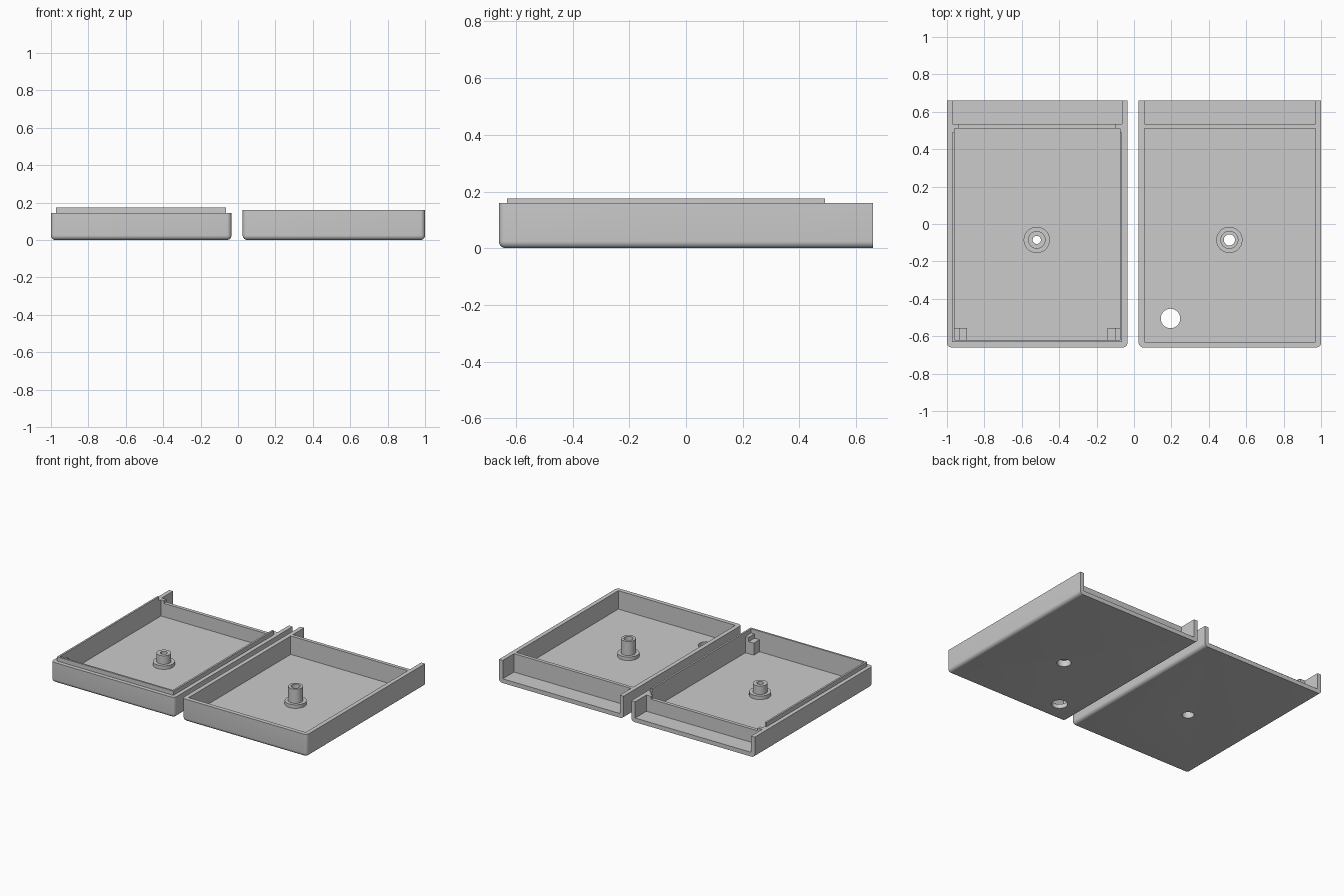
import bpy, bmesh, math

if "Cube" in bpy.data.objects:
    bpy.data.objects.remove(bpy.data.objects["Cube"], do_unlink=True)

grey = bpy.data.materials.new("light grey plastic")
grey.use_nodes = True
colour = (0.6, 0.6, 0.6, 1)
grey.diffuse_color = colour
grey.node_tree.nodes["Principled BSDF"].inputs["Base Color"].default_value = colour

FLOOR, WALL, FRONT, BACK = 0.03, 0.03, -0.66, 0.66
CROSS_IN, CROSS_OUT = 0.51, 0.535


def finish(name, bm):
    bmesh.ops.recalc_face_normals(bm, faces=bm.faces)
    mesh = bpy.data.meshes.new(name)
    bm.to_mesh(mesh)
    bm.free()
    mesh.materials.append(grey)
    ob = bpy.data.objects.new(name, mesh)
    bpy.context.collection.objects.link(ob)
    return ob


def box_mesh(x, y, z):
    bm = bmesh.new()
    bmesh.ops.create_cube(bm, size=1)
    for v in bm.verts:
        v.co = [r[0] if c < 0 else r[1] for r, c in zip((x, y, z), v.co)]
    return bm


def box(name, x, y, z):
    return finish(name, box_mesh(x, y, z))


def rod(x, y, radius):
    bm = bmesh.new()
    bmesh.ops.create_cone(bm, cap_ends=True, segments=48, radius1=radius,
                          radius2=radius, depth=0.2)
    bmesh.ops.translate(bm, vec=(x, y, 0), verts=bm.verts)
    return finish("cutter", bm)


def activate(ob):
    bpy.ops.object.select_all(action='DESELECT')
    ob.select_set(True)
    bpy.context.view_layer.objects.active = ob


def combine(ob, other, operation='DIFFERENCE'):
    activate(ob)
    mod = ob.modifiers.new("combine", 'BOOLEAN')
    mod.operation, mod.object, mod.solver = operation, other, 'EXACT'
    bpy.ops.object.modifier_apply(modifier=mod.name)
    bpy.data.objects.remove(other, do_unlink=True)


def smooth(ob):
    activate(ob)
    bpy.ops.object.shade_smooth_by_angle(angle=math.radians(32))


# Outer block: rounded along the bottom sides, the bottom front and the front corners
def shell(name, x0, x1, height):
    bm = box_mesh((x0, x1), (FRONT, BACK), (0, height))
    picked = []
    for e in bm.edges:
        a, b = (v.co for v in e.verts)
        mid = (a + b) / 2
        bottom = mid.z < 0.001 and mid.y < BACK - 0.01
        corner = abs(a.z - b.z) > 0.01 and mid.y < 0
        if bottom or corner:
            picked.append(e)
    bmesh.ops.bevel(bm, geom=picked, offset=0.025, segments=6, profile=0.5,
                    affect='EDGES')
    return finish(name, bm)


# Tray with a main chamber, a cross wall and a rear bay open to the back
def tray(name, x0, x1, height, inset, cross_height, notch):
    ob = shell(name, x0, x1, height)
    ix = (x0 + inset, x1 - inset)
    combine(ob, box("cutter", ix, (FRONT + inset, CROSS_IN), (FLOOR, 1)))
    combine(ob, box("cutter", (x0 + WALL, x1 - WALL), (CROSS_OUT, 1), (FLOOR, 1)))
    if cross_height < height:
        combine(ob, box("cutter", (x0 + notch, x1 - notch),
                        (CROSS_IN - 0.02, CROSS_OUT + 0.02), (cross_height, 1)))
    return ob


# Hollow stepped screw post with a recess underneath, turned round its axis
def screw_post(name, x, y, top, radius, bore, recess, recess_top):
    flange_top = 0.055
    profile = [(bore, top), (radius, top), (radius, flange_top), (0.07, flange_top),
               (0.07, FLOOR), (recess, FLOOR), (recess, recess_top), (bore, recess_top)]
    bm = bmesh.new()
    n = 48
    rings = []
    for i in range(n):
        a = 2 * math.pi * i / n
        rings.append([bm.verts.new((x + r * math.cos(a), y + r * math.sin(a), z))
                      for r, z in profile])
    for i in range(n):
        p, q = rings[i], rings[(i + 1) % n]
        for j in range(len(profile)):
            k = (j + 1) % len(profile)
            bm.faces.new((p[j], q[j], q[k], p[k]))
    smooth(finish(name, bm))


# Right half: tray with a raised locating lip
RX0, RX1, RH, LIP_TOP = -1.0, -0.035, 0.145, 0.175
IN = 0.041
right = tray("right_tray", RX0, RX1, RH, IN, 0.125, 0.065)
lip = box("lip", (RX0 + 0.028, RX1 - 0.028), (FRONT + 0.028, 0.49), (RH - 0.02, LIP_TOP))
combine(lip, box("cutter", (RX0 + IN, RX1 - IN), (FRONT + IN, 1), (0, 1)))
combine(right, lip, 'UNION')
combine(right, rod(-0.52, -0.085, 0.038))
smooth(right)
screw_post("right_screw_post", -0.52, -0.085, 0.115, 0.047, 0.022, 0.038, 0.045)

# Stepped corner blocks at the front of the right half
for side, edge, sign in (("right", RX0 + IN, 1), ("left", RX1 - IN, -1)):
    for part, a, b, top in (("outer", -0.005, 0.025, RH), ("inner", 0.025, 0.065, RH - 0.03)):
        xs = sorted((edge + sign * a, edge + sign * b))
        box(f"{side}_corner_block_{part}", xs, (FRONT + IN - 0.005, -0.555),
            (FLOOR - 0.005, top))

# Left half: plain tray with a cable hole
left = tray("left_tray", 0.025, 1.0, 0.16, WALL, 0.16, 0)
combine(left, rod(0.51, -0.085, 0.045))
combine(left, rod(0.195, -0.505, 0.052))
smooth(left)
screw_post("left_screw_post", 0.51, -0.085, 0.155, 0.048, 0.03, 0.045, 0.045)
